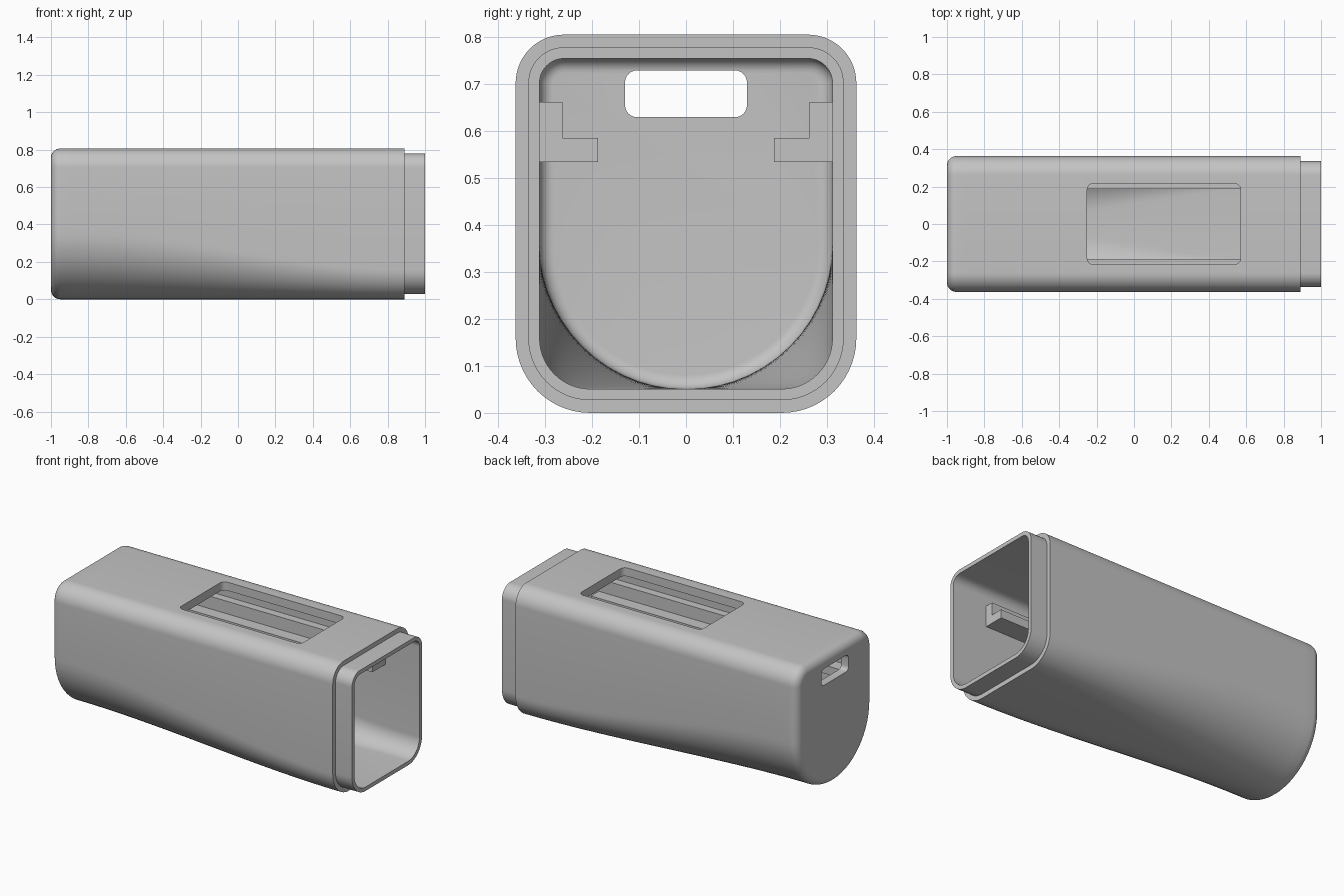
import bpy, bmesh, math
from mathutils import Vector

cube = bpy.data.objects.get("Cube")
if cube:
    bpy.data.objects.remove(cube, do_unlink=True)

grey = bpy.data.materials.new("light_grey_plastic")
grey.use_nodes = True
colour = (0.55, 0.55, 0.55, 1)
grey.diffuse_color = colour
grey.node_tree.nodes["Principled BSDF"].inputs["Base Color"].default_value = colour

HALF, TOP, WALL, STEP = 0.363, 0.806, 0.051, 0.027
SHOULDER, END = 0.89, 1.0


def add_object(name, bm):
    bmesh.ops.recalc_face_normals(bm, faces=bm.faces)
    mesh = bpy.data.meshes.new(name)
    bm.to_mesh(mesh)
    bm.free()
    mesh.materials.append(grey)
    obj = bpy.data.objects.new(name, mesh)
    bpy.context.collection.objects.link(obj)
    return obj


def rounded(u0, u1, v0, v1, r_low, r_high, steps=14):
    """Rounded rectangle, with separate lower and upper corner radii."""
    corners = [(u1 - r_high, v1 - r_high, r_high), (u0 + r_high, v1 - r_high, r_high),
               (u0 + r_low, v0 + r_low, r_low), (u1 - r_low, v0 + r_low, r_low)]
    points = []
    for quarter, (u, v, r) in enumerate(corners):
        for i in range(steps + 1):
            a = math.pi / 2 * (quarter + i / steps)
            points.append((u + r * math.cos(a), v + r * math.sin(a)))
    return points


def section(x, inset):
    """Shell section: round-bottomed at the closed end, squarer at the mouth."""
    t = min(max((x + 0.95) / (SHOULDER + 0.95), 0), 1)
    blend = t * t * (3 - 2 * t)
    low = HALF - 0.001 + (0.16 - HALF) * blend
    outline = rounded(-HALF + inset, HALF - inset, inset, TOP - inset,
                      max(low - inset, 0.01), max(0.103 - inset, 0.01))
    return [Vector((x, y, z)) for y, z in outline]


def loft(bm, rings):
    loops = [[bm.verts.new(p) for p in ring] for ring in rings]
    for a, b in zip(loops, loops[1:]):
        for i in range(len(a)):
            j = (i + 1) % len(a)
            bm.faces.new((a[i], a[j], b[j], b[i]))
    bm.faces.new(loops[0])
    bm.faces.new(loops[-1])


def prism(name, outline, place, start, stop):
    bm = bmesh.new()
    loft(bm, [[Vector(place(u, v, w)) for u, v in outline] for w in (start, stop)])
    return add_object(name, bm)


def fillet(x0, radius, inset):
    """Rounded transition from an end wall into the sides."""
    for i in range(9):
        a = math.pi / 2 * i / 8
        yield section(x0 + radius * (1 - math.cos(a)), inset + radius * (1 - math.sin(a)))


# Hollow casing: outside, stepped lip, then back along the inside
rings = list(fillet(-1, 0.05, 0))
length = SHOULDER + 0.95
rings += [section(-0.95 + length * i / 32, 0) for i in range(1, 33)]
rings += [section(SHOULDER, STEP), section(END, STEP), section(END, WALL)]
rings += [section(SHOULDER - (SHOULDER + 0.92) * i / 32, WALL) for i in range(32)]
rings += reversed(list(fillet(-0.95, 0.03, WALL)))
bm = bmesh.new()
loft(bm, rings)
casing = add_object("casing", bm)

# Window in the top and port slot in the closed end
cutters = [
    prism("window_cutter", rounded(-0.25, 0.57, -0.215, 0.215, 0.03, 0.03, 6),
          lambda u, v, w: (u, v, w), 0.7, 0.9),
    prism("port_cutter", rounded(-0.13, 0.13, 0.63, 0.73, 0.026, 0.026, 6),
          lambda u, v, w: (w, u, v), -1.1, -0.88),
]
bpy.context.view_layer.objects.active = casing
for cutter in cutters:
    cutter.hide_render = True
    cut = casing.modifiers.new(cutter.name, "BOOLEAN")
    cut.operation = "DIFFERENCE"
    cut.solver = "EXACT"
    cut.object = cutter
    bpy.ops.object.modifier_apply(modifier=cut.name)
    bpy.data.objects.remove(cutter, do_unlink=True)

bpy.ops.object.select_all(action="DESELECT")
casing.select_set(True)
bpy.ops.object.shade_smooth_by_angle(angle=math.radians(30))

# Stepped rails along both inside walls
wall = HALF - WALL + 0.01
rail = [(wall, 0.535), (0.188, 0.535), (0.188, 0.586),
        (0.263, 0.586), (0.263, 0.662), (wall, 0.662)]
for side, name in ((1, "back_rail"), (-1, "front_rail")):
    prism(name, rail, lambda u, v, w: (w, side * u, v), -0.955, 0.77)
